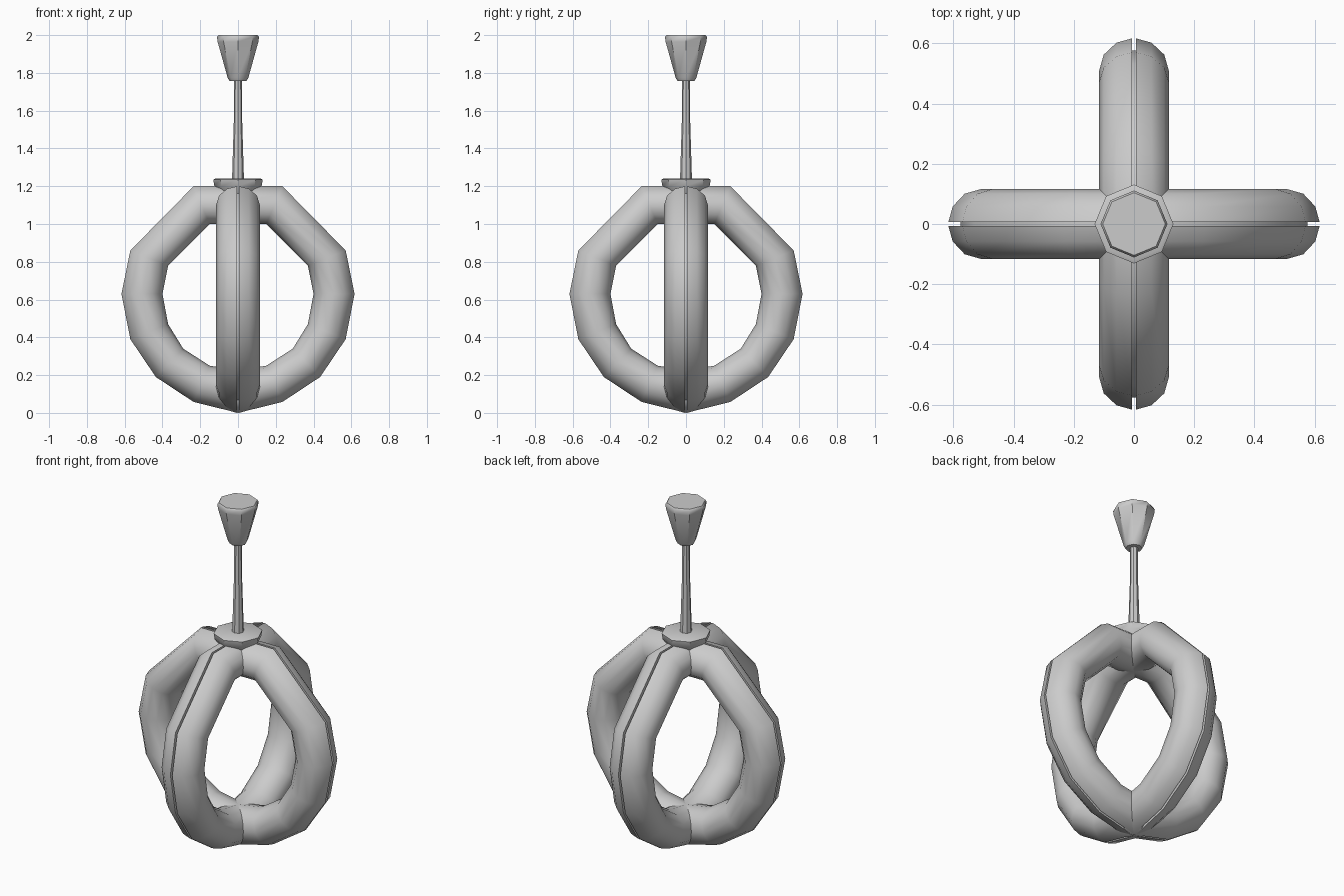
import bpy, bmesh
from math import sin, cos, pi, radians

if "Cube" in bpy.data.objects:
    bpy.data.objects.remove(bpy.data.objects["Cube"])


def finish(name, bm, angle):
    bmesh.ops.recalc_face_normals(bm, faces=bm.faces[:])
    me = bpy.data.meshes.new(name)
    bm.to_mesh(me)
    bm.free()
    ob = bpy.data.objects.new(name, me)
    bpy.context.collection.objects.link(ob)
    bpy.ops.object.select_all(action='DESELECT')
    ob.select_set(True)
    bpy.context.view_layer.objects.active = ob
    bpy.ops.object.shade_smooth_by_angle(angle=radians(angle))
    return ob


def lathe(name, profile, sides=8, angle=40):
    bm = bmesh.new()
    rings = [[bm.verts.new((r * cos(2 * pi * i / sides), r * sin(2 * pi * i / sides), z))
              for i in range(sides)] for r, z in profile]
    for a, b in zip(rings, rings[1:]):
        for i in range(sides):
            j = (i + 1) % sides
            bm.faces.new((a[i], a[j], b[j], b[i]))
    bm.faces.new(rings[0])
    bm.faces.new(rings[-1])
    return finish(name, bm, angle)


# Hoop stations on the right half: (outer x, outer z, inner x, inner z), top to bottom
half = [(0.235, 1.20, 0.15, 1.0), (0.57, 0.86, 0.37, 0.78), (0.617, 0.63, 0.40, 0.63),
        (0.57, 0.39, 0.37, 0.47), (0.435, 0.19, 0.29, 0.34), (0.235, 0.058, 0.15, 0.25)]
stations = half + [(0, 0, 0, 0.225)] + [(-a, b, -c, d) for a, b, c, d in reversed(half)]

# Round section with a narrow seam slot along the outer edge: (u, v), u = outward
slot = 0.006
section = [(1, slot)] + [(cos(k * pi / 6), 0.116 * sin(k * pi / 6)) for k in range(1, 12)]
section += [(1, -slot), (0.62, -slot), (0.62, slot)]


def hoop(name, turn):
    bm = bmesh.new()
    rings = []
    for ox, oz, ix, iz in stations:
        ring = []
        for u, v in section:
            t = (u + 1) / 2
            x, z = ix + (ox - ix) * t, iz + (oz - iz) * t
            ring.append(bm.verts.new((x, v, z) if not turn else (-v, x, z)))
        rings.append(ring)
    n, m = len(rings), len(section)
    for k in range(n):
        a, b = rings[k], rings[(k + 1) % n]
        for i in range(m):
            j = (i + 1) % m
            bm.faces.new((a[i], a[j], b[j], b[i]))
    return finish(name, bm, 50)


# Two crossing hoops
hoop("hoop_side", False)
hoop("hoop_front", True)

# Collar on the crossing, stem and knob
lathe("collar", [(0.05, 1.04), (0.09, 1.16), (0.125, 1.20), (0.131, 1.235), (0.12, 1.24)])
lathe("stem", [(0.032, 1.22), (0.022, 1.55), (0.02, 1.78)])
lathe("knob", [(0.045, 1.757), (0.055, 1.775), (0.108, 1.965), (0.111, 1.99), (0.104, 2.0)])
